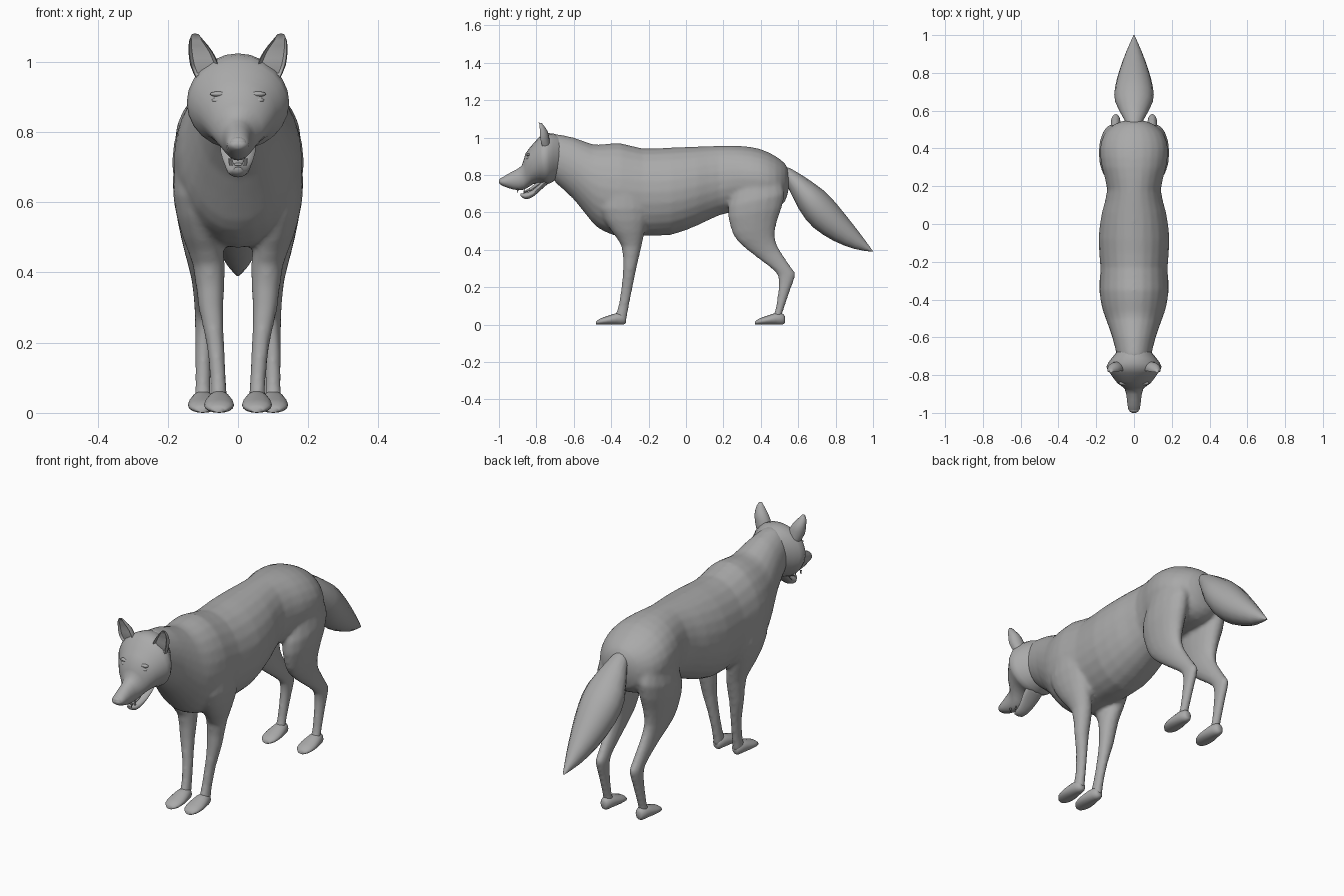
import bpy, bmesh, math
from mathutils import Vector

cube = bpy.data.objects.get("Cube")
if cube:
    bpy.data.objects.remove(cube)

fur = bpy.data.materials.new("grey fur")
fur.use_nodes = True
COLOUR = (0.4, 0.4, 0.4, 1)
fur.diffuse_color = COLOUR
fur.node_tree.nodes["Principled BSDF"].inputs["Base Color"].default_value = COLOUR


def spline(rows, steps):
    """Catmull-Rom interpolation through section rows."""
    rows = [Vector(r) for r in rows]
    out = []
    for i in range(len(rows) - 1):
        a, b = rows[max(i - 1, 0)], rows[i]
        c, d = rows[i + 1], rows[min(i + 2, len(rows) - 1)]
        for k in range(steps):
            t = k / steps
            out.append(b + (c - a) * (t / 2)
                       + (a * 2 - b * 5 + c * 4 - d) * (t * t / 2)
                       + (b * 3 - a - c * 3 + d) * (t ** 3 / 2))
    return out + [rows[-1]]


def loft(bm, rows, side=1, steps=2, sides=16, dent=0):
    """Elliptic sections: (y, z) of one end, (y, z) of the other, half width, centre x."""
    rings = []
    rows = spline(rows, steps)
    for n, (y1, z1, y2, z2, w, x) in enumerate(rows):
        ring = []
        for k in range(sides):
            a = math.tau * k / sides
            c = math.cos(a)
            if dent and c > 0.4 and 0 < n < len(rows) - 1:
                c -= dent * c
            u = (1 + c) / 2
            ring.append(bm.verts.new((side * (x + max(w, 0.002) * math.sin(a)),
                                      y2 + (y1 - y2) * u, z2 + (z1 - z2) * u)))
        rings.append(ring)
    for r, s in zip(rings, rings[1:]):
        for k in range(sides):
            j = (k + 1) % sides
            bm.faces.new((r[k], r[j], s[j], s[k]))
    bm.faces.new(rings[0])
    bm.faces.new(rings[-1])


def finish(name, bm):
    bmesh.ops.recalc_face_normals(bm, faces=bm.faces)
    mesh = bpy.data.meshes.new(name)
    bm.to_mesh(mesh)
    bm.free()
    mesh.materials.append(fur)
    obj = bpy.data.objects.new(name, mesh)
    bpy.context.collection.objects.link(obj)
    bpy.ops.object.select_all(action="DESELECT")
    obj.select_set(True)
    bpy.context.view_layer.objects.active = obj
    bpy.ops.object.shade_smooth_by_angle(angle=math.radians(50))
    return obj


def part(name, rows, **options):
    bm = bmesh.new()
    loft(bm, rows, **options)
    return finish(name, bm)


def ball(name, centre, radii):
    bm = bmesh.new()
    bmesh.ops.create_uvsphere(bm, u_segments=12, v_segments=8, radius=1)
    for v in bm.verts:
        v.co = Vector(centre) + Vector(p * r for p, r in zip(v.co, radii))
    return finish(name, bm)


def upright(rows):
    """Sections along y: (y, top, bottom, half width)."""
    return [(y, top, y, low, w, 0) for y, top, low, w in rows]


# Torso and neck
torso = upright([
    (-.7, 1.02, .76, .09), (-.6, 1, .67, .115), (-.5, .965, .545, .15),
    (-.44, .965, .5, .17), (-.35, .97, .47, .183), (-.23, .942, .475, .178),
    (-.08, .947, .48, .188), (.06, .952, .53, .17), (.18, .956, .585, .142),
    (.3, .955, .61, .17), (.4, .938, .61, .18), (.48, .9, .62, .155),
    (.53, .86, .66, .1), (.55, .82, .73, .04)])

# Legs, from inside the body down to the ankle
front_leg = [
    (-.44, .78, -.22, .78, .05, .125), (-.46, .62, -.2, .62, .06, .125),
    (-.4, .5, -.22, .5, .055, .103), (-.345, .42, -.237, .42, .046, .083),
    (-.337, .3, -.265, .3, .036, .077), (-.346, .2, -.285, .2, .026, .065),
    (-.362, .1, -.305, .1, .023, .057), (-.385, .03, -.318, .02, .026, .055)]
hind_leg = [
    (.27, .8, .49, .83, .055, .1), (.225, .63, .53, .7, .072, .115),
    (.235, .53, .49, .56, .06, .112), (.275, .445, .475, .475, .045, .108),
    (.385, .355, .5, .4, .032, .1), (.475, .285, .575, .29, .027, .097),
    (.493, .245, .585, .262, .026, .097), (.495, .2, .56, .19, .024, .098),
    (.478, .08, .522, .08, .022, .1), (.455, .03, .505, .02, .025, .1)]

bm = bmesh.new()
loft(bm, torso, sides=24)
for side in (1, -1):
    loft(bm, front_leg, side)
    loft(bm, hind_leg, side)
body = finish("body_and_legs", bm)
# Fuse the limbs with the trunk and soften the joins
remesh = body.modifiers.new("fuse", "REMESH")
remesh.mode = "VOXEL"
remesh.voxel_size = 0.01
remesh.use_smooth_shade = True
soften = body.modifiers.new("soften", "SMOOTH")
soften.factor = 0.5
soften.iterations = 6

# Tail
part("tail", [
    (.5, .85, .51, .79, .03, 0), (.56, .835, .54, .745, .05, 0),
    (.69, .752, .605, .615, .1, 0), (.77, .685, .68, .52, .1, 0),
    (.85, .59, .79, .448, .075, 0), (.93, .488, .9, .405, .04, 0),
    (1, .392, .992, .39, .004, 0)])

# Head with muzzle
part("head", [
    (-1, .768, -.998, .755, .012, 0), (-.985, .785, -.98, .742, .03, 0),
    (-.93, .818, -.92, .722, .038, 0), (-.878, .85, -.865, .722, .05, 0),
    (-.858, .915, -.82, .75, .09, 0), (-.81, .975, -.775, .758, .125, 0),
    (-.765, 1.018, -.745, .75, .146, 0), (-.71, 1.022, -.71, .765, .118, 0),
    (-.66, 1, -.67, .79, .08, 0)], sides=24)
part("lower_jaw", upright([
    (-.885, .7, .688, .012), (-.86, .705, .671, .027),
    (-.82, .72, .682, .036), (-.77, .765, .725, .05), (-.73, .8, .76, .05)]))
part("tongue", upright([
    (-.87, .712, .704, .012), (-.83, .734, .715, .02), (-.77, .785, .755, .02)]))
ball("nose", (0, -.982, .768), (.026, .017, .018))

for side, label in ((1, "left"), (-1, "right")):
    # Hollow ears
    part(label + "_ear", [
        (-.785, .95, -.725, .95, .036, .083), (-.8, .99, -.73, .99, .041, .095),
        (-.798, 1.03, -.738, 1.03, .034, .107), (-.795, 1.06, -.757, 1.06, .021, .118),
        (-.788, 1.08, -.772, 1.078, .009, .122)], side=side, dent=0.9)
    # Eyes under small brows
    ball(label + "_eye", (side * .058, -.843, .89), (.017, .012, .009))
    ball(label + "_brow", (side * .054, -.842, .908), (.026, .012, .008))
    # Fangs
    for jaw, y, z, x, tilt in (("upper", -.9, .725, .024, -1), ("lower", -.865, .704, .018, 1)):
        part(f"{label}_{jaw}_fang", [
            (y - .005, z, y + .005, z, .005, x),
            (y - .001, z + tilt * .02, y + .001, z + tilt * .02, .002, x)],
            side=side, sides=6, steps=1)
    # Paws
    for end, x, y in (("front", .054, 0), ("hind", .1, .85)):
        paw = [(-.48, .016, .001, .018), (-.46, .032, 0, .037), (-.42, .046, 0, .043),
               (-.37, .062, 0, .036), (-.335, .06, 0, .026), (-.322, .045, .01, .014)]
        part(f"{label}_{end}_paw",
             [(a + y, t, a + y, b, w, x) for a, t, b, w in paw], side=side)
